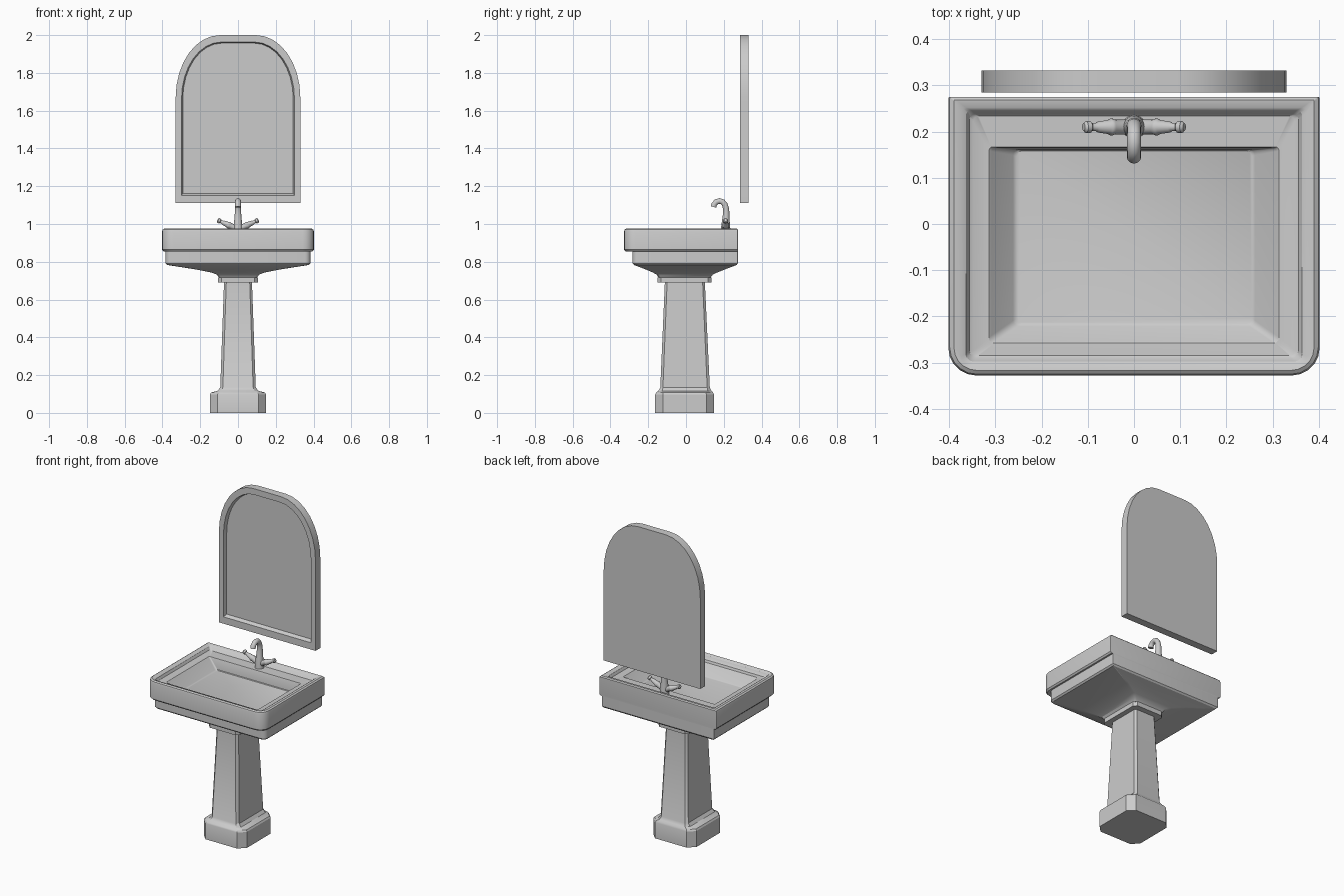
import bpy, bmesh
from math import sin, cos, pi
from mathutils import Vector


def loft(name, rings, cap_start=True, cap_end=True, angle=30):
    """Skin equal-length rings into one mesh object."""
    bm = bmesh.new()
    vs = [[bm.verts.new(p) for p in r] for r in rings]
    n = len(vs[0])
    for a, b in zip(vs, vs[1:]):
        for i in range(n):
            j = (i + 1) % n
            bm.faces.new((a[i], a[j], b[j], b[i]))
    if cap_start:
        bm.faces.new(vs[0][::-1])
    if cap_end:
        bm.faces.new(vs[-1])
    bmesh.ops.recalc_face_normals(bm, faces=bm.faces)
    me = bpy.data.meshes.new(name)
    bm.to_mesh(me)
    bm.free()
    ob = bpy.data.objects.new(name, me)
    bpy.context.collection.objects.link(ob)
    bpy.ops.object.select_all(action='DESELECT')
    ob.select_set(True)
    bpy.context.view_layer.objects.active = ob
    bpy.ops.object.shade_smooth_by_angle(angle=angle * pi / 180)
    return ob


def rect(hx, y0, y1, z, rf, rb, seg):
    """Horizontal rectangle with front and back corner radii."""
    pts = []
    corners = ((hx - rb, y1 - rb, rb, 0), (-hx + rb, y1 - rb, rb, 1),
               (-hx + rf, y0 + rf, rf, 2), (hx - rf, y0 + rf, rf, 3))
    for cx, cy, r, q in corners:
        for k in range(seg + 1):
            a = (q + k / seg) * pi / 2
            pts.append((cx + r * cos(a), cy + r * sin(a), z))
    return pts


def arch(hx, z0, z1, y, rx, rz, seg=8):
    """Upright outline with square bottom and elliptical top corners."""
    pts = [(-hx, y, z0), (hx, y, z0)]
    for k in range(seg + 1):
        a = k / seg * pi / 2
        pts.append((hx - rx + rx * cos(a), y, z1 - rz + rz * sin(a)))
    for k in range(seg + 1):
        a = (1 + k / seg) * pi / 2
        pts.append((-hx + rx + rx * cos(a), y, z1 - rz + rz * sin(a)))
    return pts


def tube(name, path, radii, side, n=16):
    """Round tube of varying radius along a planar path."""
    path = [Vector(p) for p in path]
    side = Vector(side)
    rings = []
    for i, p in enumerate(path):
        t = (path[min(i + 1, len(path) - 1)] - path[max(i - 1, 0)]).normalized()
        up = t.cross(side)
        rings.append([p + radii[i] * (side * cos(2 * pi * k / n) + up * sin(2 * pi * k / n))
                      for k in range(n)])
    return loft(name, rings, angle=40)


# Pedestal: chamfered foot, tapered column, collar
pedestal = [
    (.148, -.163, .148, 0, .04), (.148, -.163, .148, .098, .04),
    (.142, -.158, .143, .108, .038), (.108, -.146, .134, .117, .02),
    (.094, -.136, .126, .135, .014), (.074, -.112, .100, .69, .012),
    (.105, -.150, .135, .69, .018), (.105, -.150, .135, .718, .018)]
loft("pedestal", [rect(hx, y0, y1, z, r, r, 1) for hx, y0, y1, z, r in pedestal])

# Basin: underside, lower tier, rim, ledge and bowl
basin = [
    (.100, -.145, .130, .716, .012, .012), (.112, -.155, .142, .732, .012, .012),
    (.140, -.175, .165, .743, .012, .012), (.220, -.212, .205, .759, .015, .01),
    (.375, -.275, .268, .783, .025, .003), (.384, -.284, .275, .792, .03, .003),
    (.384, -.284, .275, .855, .03, .003), (.394, -.320, .275, .855, .055, .003),
    (.402, -.328, .275, .864, .06, .003), (.402, -.328, .275, .960, .06, .003),
    (.399, -.325, .275, .970, .058, .003), (.390, -.317, .269, .976, .05, .003),
    (.374, -.307, .252, .974, .02, .01), (.364, -.298, .246, .969, .018, .012),
    (.356, -.290, .238, .954, .015, .012), (.348, -.285, .234, .950, .012, .012),
    (.314, -.258, .167, .949, .012, .008), (.308, -.253, .165, .944, .012, .008),
    (.262, -.221, .161, .886, .012, .012), (.255, -.215, .158, .882, .012, .012)]
loft("basin", [rect(*r, 5) for r in basin])

# Mirror frame and recessed glass
loft("mirror_frame", [
    arch(.33, 1.11, 2.0, .332, .235, .33), arch(.33, 1.11, 2.0, .285, .235, .33),
    arch(.299, 1.152, 1.963, .285, .21, .30), arch(.292, 1.163, 1.957, .308, .205, .295)],
    cap_end=False)
loft("mirror_glass", [arch(.294, 1.16, 1.958, y, .206, .296) for y in (.312, .307)])

# Tap: swan-neck spout
tube("tap_spout",
     [(0, .210, .945), (0, .210, .985), (0, .211, 1.02), (0, .213, 1.055), (0, .212, 1.08),
      (0, .206, 1.102), (0, .194, 1.117), (0, .177, 1.122), (0, .161, 1.117),
      (0, .149, 1.104), (0, .146, 1.09)],
     [.026, .024, .020, .017, .016, .015, .015, .015, .015, .015, .0155], (1, 0, 0))

# Tap handles, turned profile tilted up and outward
handle = [(0, .017), (.042, .016), (.046, .018), (.052, .018), (.056, .015), (.078, .012),
          (.082, .009), (.092, .009), (.095, .013), (.104, .013), (.109, .008)]
for s, label in ((-1, "left"), (1, "right")):
    tube("tap_handle_" + label, [(s * x, .210, .972 + .45 * x) for x, r in handle],
         [r for x, r in handle], (0, 1, 0))
